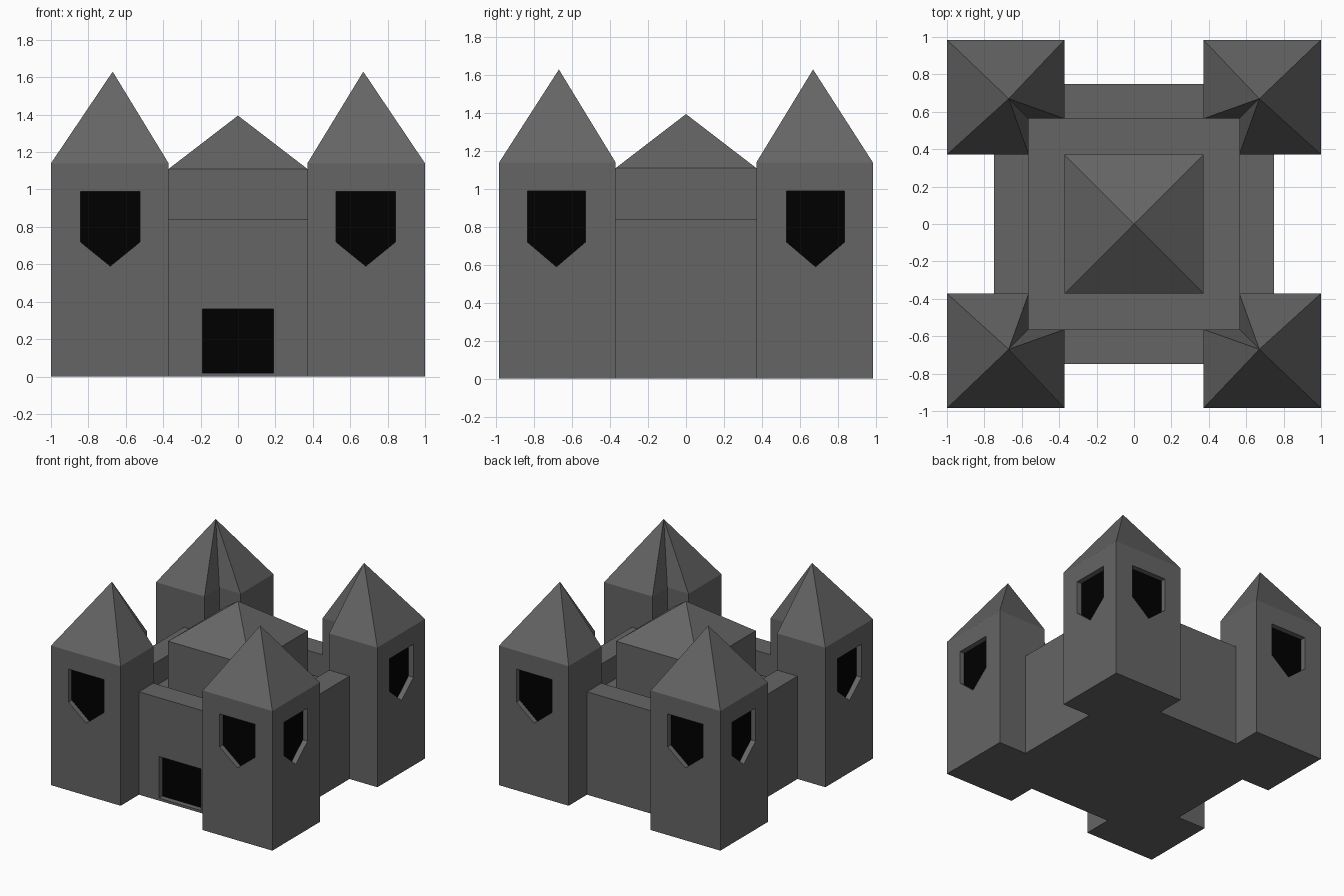
import bpy, bmesh
from mathutils import Vector

if "Cube" in bpy.data.objects:
    bpy.data.objects.remove(bpy.data.objects["Cube"])

IN, COURT, WALL, OX, OY = 0.371, 0.563, 0.748, 1.0, 0.985
WALL_H, FLOOR_H, EAVE = 0.84, 0.65, 1.14
DEPTH = 0.045


def material(name, v):
    m = bpy.data.materials.new(name)
    m.diffuse_color = (v, v, v, 1)
    m.use_nodes = True
    m.node_tree.nodes["Principled BSDF"].inputs["Base Color"].default_value = m.diffuse_color
    return m


black = material("dark_opening", 0.0)
stone = material("dark_stone", 0.13)


def finish(name, bm, mat, fix_normals=True):
    if fix_normals:
        bmesh.ops.recalc_face_normals(bm, faces=bm.faces)
    me = bpy.data.meshes.new(name)
    bm.to_mesh(me)
    bm.free()
    me.materials.append(mat)
    ob = bpy.data.objects.new(name, me)
    bpy.context.collection.objects.link(ob)
    return ob


def prism(name, outline, z0, z1, apex=None):
    """Vertical prism over an xy outline, with an optional pointed roof."""
    bm = bmesh.new()
    lo = [bm.verts.new((x, y, z0)) for x, y in outline]
    hi = [bm.verts.new((x, y, z1)) for x, y in outline]
    n = len(outline)
    tip = bm.verts.new(apex) if apex else None
    bm.faces.new(lo)
    for i in range(n):
        j = (i + 1) % n
        bm.faces.new((lo[i], lo[j], hi[j], hi[i]))
        if tip:
            bm.faces.new((hi[i], hi[j], tip))
    if not tip:
        bm.faces.new(hi)
    return finish(name, bm, stone)


def box(name, x0, x1, y0, y1, z0, z1, apex=None):
    return prism(name, [(x0, y0), (x1, y0), (x1, y1), (x0, y1)], z0, z1, apex)


def opening(target, name, profile, place):
    """Carve a shallow recess and back it with a dark panel.
    place(u, z, d) maps the profile to 3D, d = depth inwards."""
    bm = bmesh.new()
    a = [bm.verts.new(place(u, z, -0.05)) for u, z in profile]
    b = [bm.verts.new(place(u, z, DEPTH)) for u, z in profile]
    bm.faces.new(a)
    bm.faces.new(b)
    for i in range(len(a)):
        j = (i + 1) % len(a)
        bm.faces.new((a[i], a[j], b[j], b[i]))
    cutter = finish(name + "_cutter", bm, stone)
    cutter.hide_render = True
    mod = target.modifiers.new(name, 'BOOLEAN')
    mod.operation, mod.solver, mod.object = 'DIFFERENCE', 'EXACT', cutter
    # apply the cut so the helper can be discarded
    dg = bpy.context.evaluated_depsgraph_get()
    cut = bpy.data.meshes.new_from_object(target.evaluated_get(dg))
    target.modifiers.clear()
    target.data = cut
    bpy.data.objects.remove(cutter)
    # dark panel facing outwards
    bm = bmesh.new()
    face = bm.faces.new([bm.verts.new(place(u, z, DEPTH - 0.002)) for u, z in profile])
    face.normal_update()
    if face.normal.dot(place(0, 0, 0)) < 0:
        face.normal_flip()
    return finish(name, bm, black, False)


def mirror_xy(ob):
    m = ob.modifiers.new("Mirror", 'MIRROR')
    m.use_axis = (True, True, False)
    m.use_mirror_merge = False


def window(c, w):
    return [(c - w, 0.99), (c - w, 0.72), (c, 0.59), (c + w, 0.72), (c + w, 0.99)]


# corner towers: L-shaped plan notched by the courtyard, fan roof
tower = prism("corner_towers",
              [(OX, IN), (OX, OY), (IN, OY), (IN, COURT), (COURT, COURT), (COURT, IN)],
              0, EAVE, (0.67, 0.67, 1.63))
w1 = opening(tower, "front_back_windows", window(0.683, 0.16),
             lambda u, z, d: Vector((u, OY - d, z)))
w2 = opening(tower, "side_windows", window(0.683, 0.153),
             lambda u, z, d: Vector((OX - d, u, z)))
for ob in (tower, w1, w2):
    mirror_xy(ob)

# curtain walls between the towers
front = box("front_wall", -IN, IN, -WALL, -COURT, 0, WALL_H)
box("back_wall", -IN, IN, COURT, WALL, 0, WALL_H)
box("left_wall", -WALL, -COURT, -IN, IN, 0, WALL_H)
box("right_wall", COURT, WALL, -IN, IN, 0, WALL_H)

# doorway
opening(front, "door", [(-0.19, 0.02), (0.19, 0.02), (0.19, 0.36), (-0.19, 0.36)],
        lambda u, z, d: Vector((u, -WALL + d, z)))

# sunken courtyard and central keep with pyramid roof
box("courtyard_floor", -COURT, COURT, -COURT, COURT, 0, FLOOR_H)
box("central_keep", -IN, IN, -IN, IN, FLOOR_H - 0.02, 1.11, (0, 0, 1.395))
